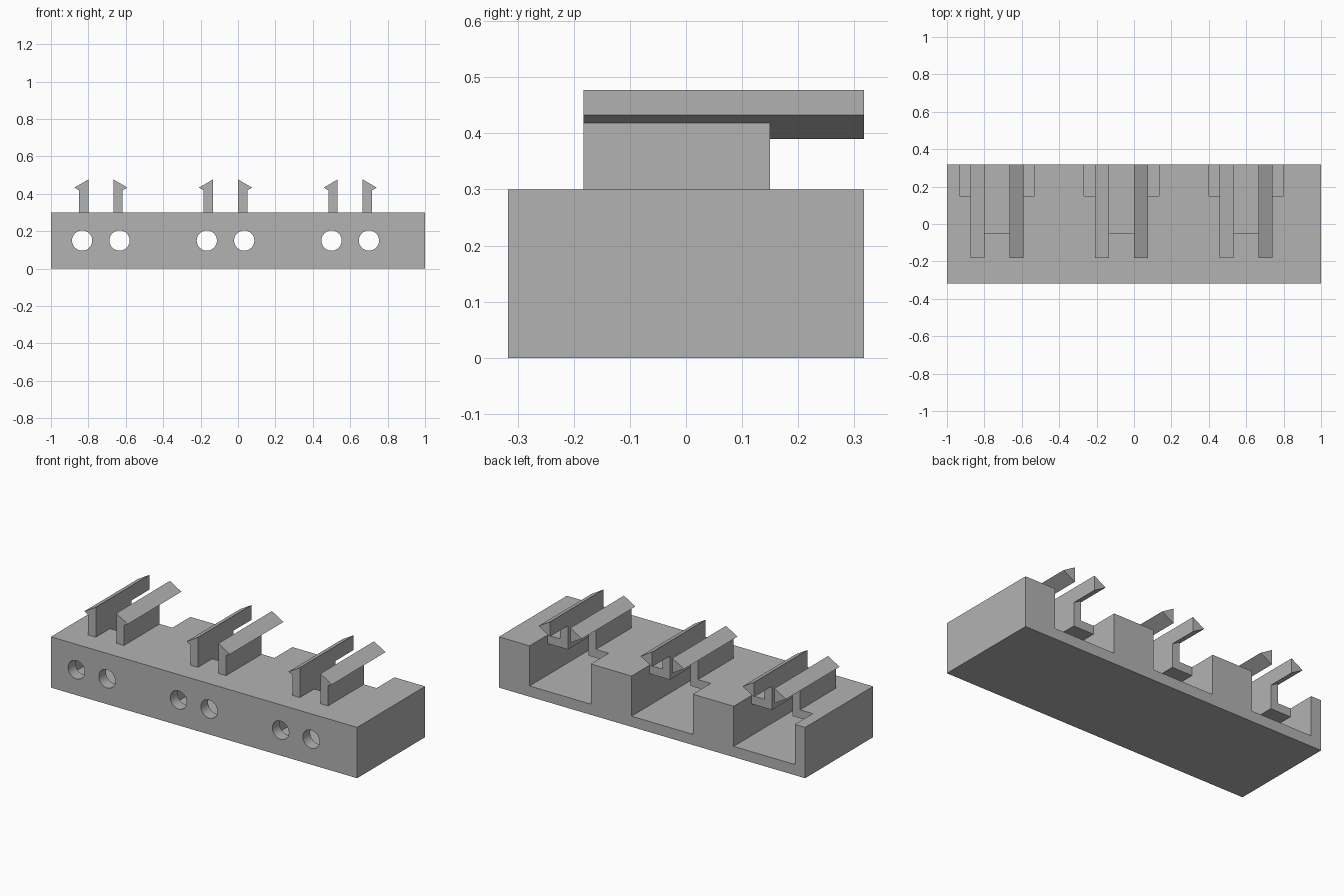
import bpy
import math

cube = bpy.data.objects.get("Cube")
if cube:
    bpy.data.objects.remove(cube, do_unlink=True)

grey = bpy.data.materials.new("plain grey")
grey.use_nodes = True
tone = (0.45, 0.45, 0.45, 1)
grey.diffuse_color = tone
grey.node_tree.nodes["Principled BSDF"].inputs["Base Color"].default_value = tone

BACK = 0.317      # half depth of the block
TOP = 0.3         # block height
FRONT_IN = -0.25  # inner face of the front wall


def prism(name, profile, y0, y1):
    """Extrude an x-z outline along y."""
    n = len(profile)
    verts = [(x, y, z) for y in (y0, y1) for x, z in profile]
    faces = [tuple(range(n)), tuple(reversed(range(n, 2 * n)))]
    faces += [(i, i + n, (i + 1) % n + n, (i + 1) % n) for i in range(n)]
    mesh = bpy.data.meshes.new(name)
    mesh.from_pydata(verts, [], faces)
    # consistent outward normals
    import bmesh
    bm = bmesh.new()
    bm.from_mesh(mesh)
    bmesh.ops.recalc_face_normals(bm, faces=bm.faces)
    bm.to_mesh(mesh)
    bm.free()
    mesh.materials.append(grey)
    obj = bpy.data.objects.new(name, mesh)
    bpy.context.collection.objects.link(obj)
    return obj


def box(name, x0, x1, y0, y1, z0, z1):
    x0, x1 = sorted((x0, x1))
    return prism(name, [(x0, z0), (x1, z0), (x1, z1), (x0, z1)], y0, y1)


def cut(target, cutter):
    cutter.hide_render = True
    mod = target.modifiers.new("cut", "BOOLEAN")
    mod.operation = "DIFFERENCE"
    mod.solver = "EXACT"
    mod.object = cutter
    bpy.context.view_layer.objects.active = target
    bpy.ops.object.modifier_apply(modifier=mod.name)
    bpy.data.objects.remove(cutter, do_unlink=True)


block = box("base_block", -1, 1, -BACK, BACK, 0, TOP)

for number, cx in enumerate((-0.7333, -0.0667, 0.6), 1):
    # pocket under a thin roof, open at the back
    cut(block, box("pocket_cutter", cx - 0.2, cx + 0.2, FRONT_IN, 0.5, 0.063, 0.25))
    # roof stops short of the back edge
    cut(block, box("roof_cutter", cx - 0.2, cx + 0.2, 0.15, 0.5, 0.2, 0.4))
    # slot in the roof between the two clips
    cut(block, box("slot_cutter", cx - 0.0667, cx + 0.0667, -0.05, 0.4, 0.2, 0.4))

    for side, label in ((-1, "right"), (1, "left")):
        # round hole through the front wall
        hole = [(cx + side * 0.1 + 0.054 * math.cos(a), 0.15 + 0.054 * math.sin(a))
                for a in (math.tau * i / 48 for i in range(48))]
        cut(block, prism("hole_cutter", hole, -0.4, FRONT_IN + 0.05))

        # upright wall and the barbed rail on top of it
        inner = cx + side * 0.0667
        box(f"clip_wall_{label}_{number}", inner, inner + side * 0.05,
            -0.183, 0.15, TOP, 0.43)
        prism(f"clip_rail_{label}_{number}",
              [(inner, 0.477), (inner + side * 0.075, 0.433), (inner, 0.39)],
              -0.183, BACK)

# smooth hole walls, sharp edges elsewhere
bpy.ops.object.select_all(action="DESELECT")
block.select_set(True)
bpy.context.view_layer.objects.active = block
bpy.ops.object.shade_smooth_by_angle(angle=math.radians(30))
